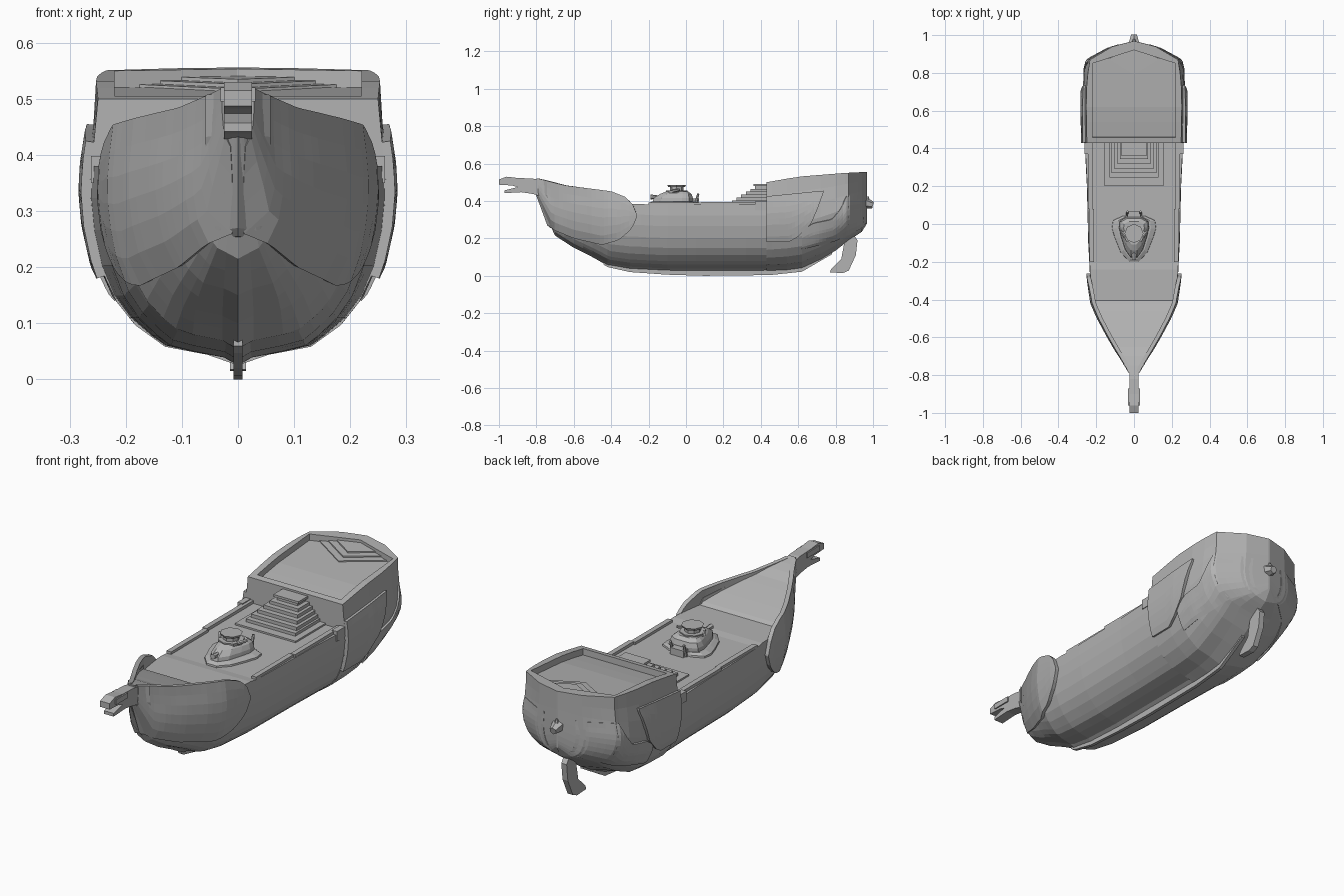
import bpy, bmesh, math
from mathutils import Matrix, Vector

if "Cube" in bpy.data.objects:
    bpy.data.objects.remove(bpy.data.objects["Cube"])

grey = bpy.data.materials.new("plain grey")
grey.diffuse_color = (0.45, 0.45, 0.45, 1)
grey.use_nodes = True
grey.node_tree.nodes["Principled BSDF"].inputs["Base Color"].default_value = grey.diffuse_color


def lerp(tab, v):
    if v <= tab[0][0]:
        return tab[0][1]
    for (a, p), (b, q) in zip(tab, tab[1:]):
        if v <= b:
            return p + (q - p) * (v - a) / (b - a)
    return tab[-1][1]


def make(name, bm, recalc=True, mirror=False):
    bmesh.ops.remove_doubles(bm, verts=bm.verts, dist=1e-5)
    if recalc:
        bmesh.ops.recalc_face_normals(bm, faces=bm.faces)
    me = bpy.data.meshes.new(name)
    bm.to_mesh(me)
    bm.free()
    me.materials.append(grey)
    ob = bpy.data.objects.new(name, me)
    bpy.context.collection.objects.link(ob)
    if mirror:
        ob.modifiers.new("mirror", 'MIRROR')
    return ob


def rings(name, loops, mirror=False):
    """Skin a row of closed loops and cap both ends."""
    bm = bmesh.new()
    vs = [[bm.verts.new(p) for p in lp] for lp in loops]
    n = len(vs[0])
    for a, b in zip(vs, vs[1:]):
        for i in range(n):
            j = (i + 1) % n
            bm.faces.new((a[i], a[j], b[j], b[i]))
    bm.faces.new(vs[0])
    bm.faces.new(vs[-1])
    return make(name, bm, mirror=mirror)


def side_profile(name, pts, half):
    """Extrude a (y, z) outline across x."""
    return rings(name, [[(x, y, z) for y, z in pts] for x in (-half, half)])


def box(name, x0, x1, y0, y1, z0, z1, mirror=False):
    return rings(name, [[(x0, y0, z), (x1, y0, z), (x1, y1, z), (x0, y1, z)] for z in (z0, z1)], mirror)


def rod(name, a, b, r1, r2, n=8, mirror=False):
    a, b = Vector(a), Vector(b)
    bm = bmesh.new()
    rot = (b - a).to_track_quat('Z', 'Y').to_matrix().to_4x4()
    bmesh.ops.create_cone(bm, cap_ends=True, segments=n, radius1=r1, radius2=r2,
                          depth=(b - a).length, matrix=Matrix.Translation((a + b) / 2) @ rot)
    return make(name, bm, mirror=mirror)


# Hull shape: bottom height and half width along y, and section fullness
BOTTOM = [(-.80, .43), (-.75, .32), (-.70, .215), (-.6, .15), (-.5, .10), (-.42, .055), (-.3, .035),
          (-.1, .025), (.43, .025), (.60, .032), (.70, .075), (.8, .135), (.87, .19), (.94, .235), (.968, .28)]
WIDTH = [(-.80, .018), (-.75, .042), (-.70, .070), (-.6, .128), (-.5, .18), (-.42, .215), (-.3, .232),
         (-.1, .243), (.2, .25), (.43, .262), (.62, .268), (.72, .268), (.8, .262), (.87, .25), (.94, .12), (.968, .001)]
FULL = [(0, 0), (.04, .1), (.09, .48), (.2, .69), (.33, .83), (.48, .92), (.68, .98), (.85, 1), (1, .99), (1.2, .95), (1.6, .92)]
BOW_TOP = [(-.8, .522), (-.72, .503), (-.65, .475), (-.42, .415)]
STERN_TOP = [(.43, .50), (.6, .53), (.85, .55), (.97, .556)]
STEPS = [0, .04, .07, .1, .15, .24, .35, .5, .68, .84, 1]


def width(y, z):
    zb = lerp(BOTTOM, y)
    return lerp(WIDTH, y) * lerp(FULL, (z - zb) / max(.1, .385 - zb))


def section(y, top, inner, depth, grow=0):
    zb = lerp(BOTTOM, y)
    half = []
    for f in STEPS:
        z = zb + f * (top - zb)
        half.append((width(y, z) + (grow if f else 0), z))
    i = min(inner, half[-1][0] * .97)
    half += [(i, top), (i, top - depth), (0, top - depth)]
    return [(x, y, z) for x, z in half] + [(-x, y, z) for x, z in half[-2:0:-1]]


# Main hull with raised, slightly hollow foredeck
loops = [section(y, lerp(BOW_TOP, y), 9, d) for y, d in
         [(-.8, 0), (-.75, 0), (-.7, 0), (-.65, .002), (-.6, .004), (-.55, .007), (-.5, .01), (-.46, .013), (-.42, .017)]]
loops += [section(y, .385, .22, 0) for y in (-.405, -.36, -.3, -.24)]
loops += [section(y, .38, .22, 0) for y in (-.2, -.1, .05, .2, .32, .44)]
rings("hull", loops)

# Stern castle with a sunken deck
INNER = [(.43, .22), (.85, .22), (.92, .002)]
st = [(.43, 0), (.459, 0), (.46, .03), (.54, .03), (.62, .03), (.72, .03), (.8, .03), (.85, .03), (.87, .03),
      (.9, .03), (.92, .03), (.921, 0), (.94, 0), (.968, 0)]
rings("stern_castle", [section(y, lerp(STERN_TOP, y), lerp(INNER, y), d, .003) for y, d in st])

# Chevron steps on the stern deck
for k, tip in enumerate([.755, .79, .825]):
    w = (.92 - tip) / .94
    out = [(0, tip), (w, tip + w * .62), (0, .921), (-w, tip + w * .62)]
    rings("chevron_step", [[(x, y, lerp(STERN_TOP, y) - .04 + dz) for x, y in out] for dz in (0, .015 + k * .006)])


# Armour plates that follow the hull surface
def plate(name, low, high, off, thick, ny=18, nz=8):
    bm = bmesh.new()
    y0, y1 = low[0][0], low[-1][0]
    grid = []
    for i in range(ny + 1):
        y = y0 + (y1 - y0) * i / ny
        a, b = lerp(low, y), lerp(high, y)
        row = []
        for j in range(nz + 1):
            z = a + (b - a) * j / nz
            row.append(bm.verts.new((width(y, z) + lerp(off, y), y, z)))
        grid.append(row)
    for p, q in zip(grid, grid[1:]):
        for j in range(nz):
            bm.faces.new((p[j], q[j], q[j + 1], p[j + 1]))
    ob = make(name, bm, recalc=False)
    so = ob.modifiers.new("thickness", 'SOLIDIFY')
    so.thickness, so.offset = thick, -1
    ob.modifiers.new("mirror", 'MIRROR')


plate("bow_armour", [(-.79, .415), (-.72, .25), (-.6, .20), (-.45, .165), (-.36, .19), (-.29, .25), (-.262, .315)],
      [(-.79, .52), (-.65, .484), (-.4, .452), (-.32, .42), (-.28, .375), (-.262, .325)],
      [(-.79, .006), (-.68, .014), (-.5, .018)], .02, 24, 6)
plate("stern_side_plate", [(.43, .18), (.55, .18), (.6, .21), (.67, .28), (.70, .35), (.735, .445)],
      [(.43, .425), (.70, .452), (.735, .455)], [(.43, .018), (.735, .016)], .03)
plate("stern_lower_plate", [(.62, .14), (.8, .185), (.95, .26)],
      [(.62, .24), (.68, .28), (.78, .30), (.83, .36), (.86, .43), (.95, .43)], [(.62, .010), (.95, .008)], .02)

# Wedge-shaped stem joining the two armour halves
STEM = [(-.805, .515), (-.805, .44), (-.775, .36), (-.742, .27), (-.725, .255)]
rings("stem_ridge", [[(0, y, z), (.058, y + .062, z - .008), (-.058, y + .062, z - .008)] for y, z in STEM])

# Keel strip under the hull
under = [(-.44, .06), (-.42, .047), (-.3, .02), (-.1, .006), (.1, .0), (.45, .004), (.62, .022), (.78, .115)]
side_profile("keel", under + [(y, z + .035) for y, z in reversed(under)], .008)

# Figurehead with open jaws
side_profile("figurehead", [(-.72, .50), (-.82, .52), (-.90, .523), (-.96, .53), (-1, .515), (-1, .487), (-.93, .483),
                            (-.90, .474), (-.97, .457), (-.97, .442), (-.88, .447), (-.82, .438), (-.76, .42)], .025)
box("figurehead_brow", -.031, .031, -.96, -.87, .495, .52)

# Rudder and stern lantern
side_profile("rudder", [(.77, .018), (.775, .035), (.83, .09), (.845, .17), (.86, .21), (.90, .215), (.917, .19),
                        (.908, .11), (.87, .028), (.84, .015)], .014)
rod("stern_lantern", (0, .955, .39), (0, 1, .378), .032, .018, 6)
rod("lantern_cap", (0, .97, .39), (0, .972, .425), .016, .005, 6)

# Deck rails
box("deck_rail", .212, .236, -.2, .08, .37, .392, True)
box("deck_rail_rear", .22, .244, .08, .43, .37, .394, True)
box("rail_post", .235, .262, .37, .435, .35, .398, True)

# Stairs up to the stern castle
for half, y, top in [(.16, .205, .388), (.13, .245, .402), (.12, .27, .418), (.105, .295, .434), (.09, .32, .45), (.075, .345, .465)]:
    box("stair", -half, half, y, .44, .37, top)
box("stair_block", -.055, .055, .37, .44, .46, .483)
box("stair_top", -.066, .066, .36, .44, .48, .491)


# Deck cabin: stacked outlines, pointed toward the bow
def cabin(name, layers):
    shape = [(.5, 1), (.95, .8), (1, .45), (.85, 0), (.6, -.6), (.22, -1)]
    shape += [(-x, y) for x, y in reversed(shape)]
    rings(name, [[(x * w, cy + y * l, z) for x, y in shape] for w, l, cy, z in layers])


cabin("cabin_base", [(.118, .122, -.078, .375), (.116, .12, -.078, .388), (.09, .11, -.072, .398)])
cabin("cabin_body", [(.08, .108, -.072, .39), (.078, .105, -.068, .415), (.07, .085, -.055, .437), (.055, .06, -.048, .45)])
for r1, r2, z0, z1 in [(.056, .058, .44, .456), (.036, .036, .455, .474), (.045, .05, .474, .485)]:
    rod("cabin_turret", (0, -.05, z0), (0, -.05, z1), r1, r2)
rod("cabin_front_light", (0, -.15, .42), (0, -.19, .422), .010, .013, 6)
rod("cabin_side_arm", (.045, -.07, .452), (.072, -.035, .46), .009, .007, 6, True)
rod("cabin_rear_post", (.035, .05, .38), (.035, .066, .44), .008, .006, 6, True)
box("cabin_rear_box", -.035, .035, .03, .07, .375, .412)
